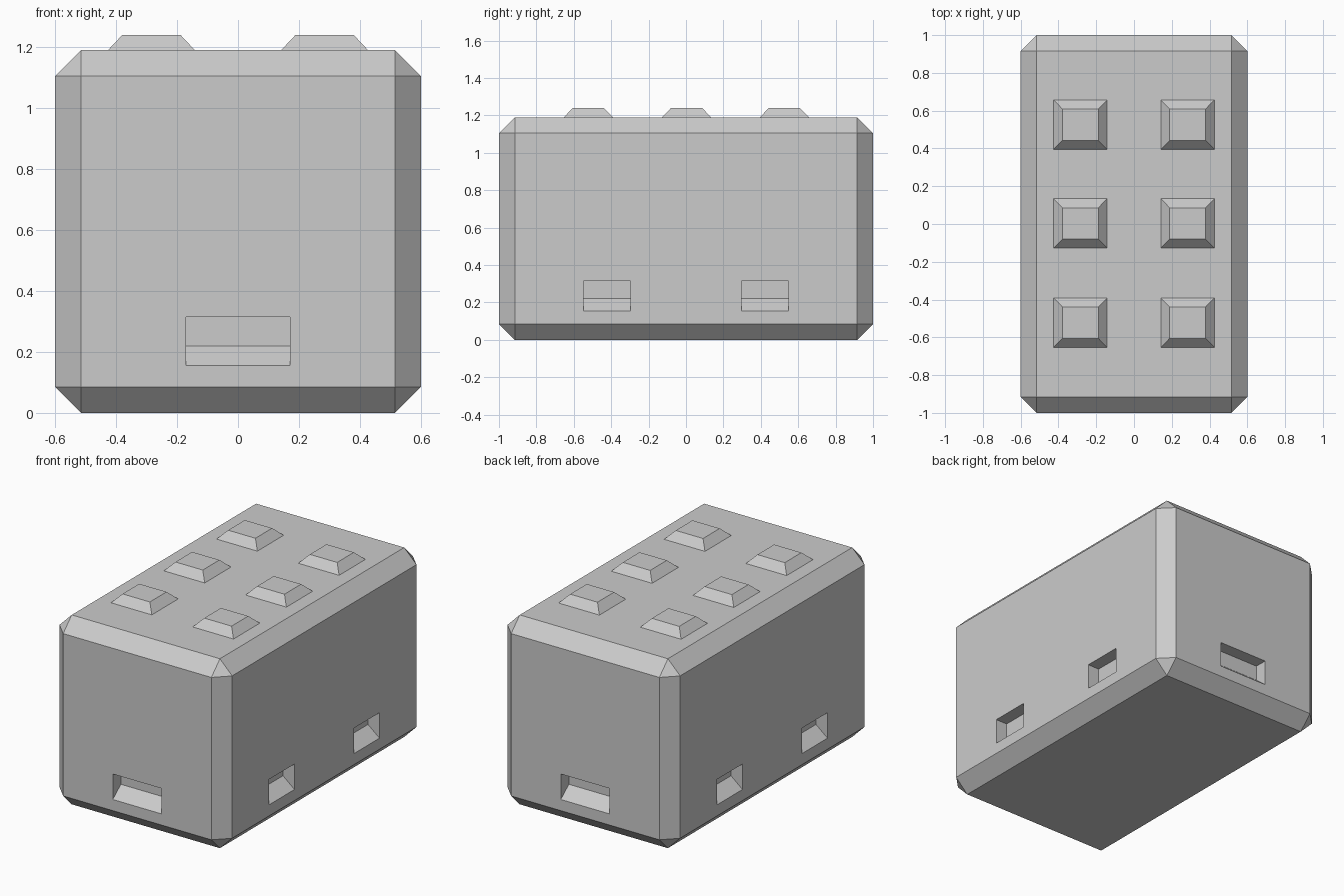
import bpy, bmesh
from math import pi
from mathutils import Matrix, Vector

if "Cube" in bpy.data.objects:
    bpy.data.objects.remove(bpy.data.objects["Cube"])

W, L, H, CH = 0.6, 1.0, 1.19, 0.085   # half width, half length, height, chamfer


def finish(name, bm):
    bmesh.ops.recalc_face_normals(bm, faces=bm.faces)
    me = bpy.data.meshes.new(name)
    bm.to_mesh(me)
    bm.free()
    ob = bpy.data.objects.new(name, me)
    bpy.context.collection.objects.link(ob)
    return ob


# Chamfered body
bm = bmesh.new()
bmesh.ops.create_cube(bm, size=1, matrix=Matrix.Translation((0, 0, H / 2))
                      @ Matrix.Diagonal((2 * W, 2 * L, H, 1)))
bmesh.ops.bevel(bm, geom=bm.edges[:], offset=CH, offset_type='OFFSET',
                segments=1, profile=0.5, affect='EDGES')
body = finish("body", bm)

# Pocket cutters: flat ceiling, upright back, sloping floor
D, Z0, Z1, Z2 = 0.08, 0.155, 0.22, 0.315
PROFILE = [(-D, Z0 - (Z1 - Z0)), (D, Z1), (D, Z2), (-D, Z2)]


def pocket(bm, face_dist, offset, half, angle):
    """Wedge prism entering the front face, then turned about z to its side."""
    rot = Matrix.Rotation(angle, 4, 'Z')
    ring = [bm.verts.new(rot @ Vector((offset - half, -face_dist + d, z)))
            for d, z in PROFILE]
    face = bm.faces.new(ring)
    ext = bmesh.ops.extrude_face_region(bm, geom=[face])
    bmesh.ops.translate(bm, vec=rot @ Vector((2 * half, 0, 0)),
                        verts=[v for v in ext["geom"] if isinstance(v, bmesh.types.BMVert)])


bm = bmesh.new()
for turn in (0, pi):
    pocket(bm, L, 0, 0.17, turn)
    for y in (-0.422, 0.422):
        pocket(bm, W, y, 0.126, turn + pi / 2)
cutter = finish("pocket_cutter", bm)
cutter.hide_render = True
cutter.display_type = 'WIRE'

mod = body.modifiers.new("pockets", 'BOOLEAN')
mod.operation = 'DIFFERENCE'
mod.solver = 'EXACT'
mod.object = cutter

# Six tapered studs on the top
for i, x in enumerate((-0.284, 0.284)):
    for j, y in enumerate((-0.522, 0.003, 0.526)):
        bm = bmesh.new()
        bmesh.ops.create_cube(bm, size=1)
        for v in bm.verts:
            top = v.co.z > 0
            hx, hy = (0.095, 0.083) if top else (0.142, 0.131)
            v.co = (x + 2 * hx * v.co.x, y + 2 * hy * v.co.y, 1.24 if top else H)
        finish(f"stud_{i}_{j}", bm)
